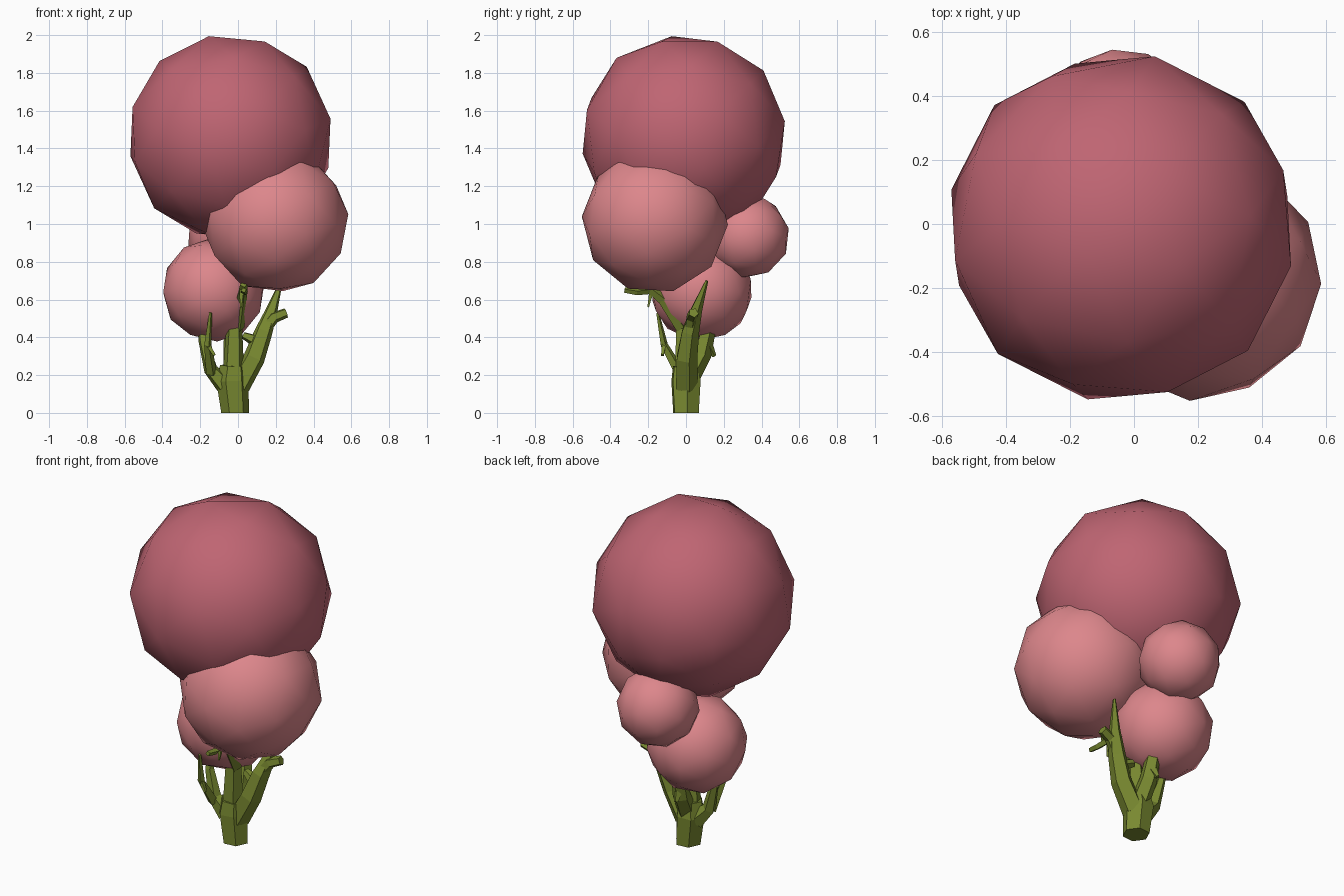
import bpy, bmesh, math
from mathutils import Vector


def material(name, rgb):
    m = bpy.data.materials.new(name)
    m.diffuse_color = (*rgb, 1)
    return m


DARK = material("dark_pink", (0.52, 0.13, 0.17))
PINK = material("light_pink", (0.72, 0.24, 0.26))
GREEN = material("green_bark", (0.19, 0.25, 0.03))


def foliage(name, centre, radius, rot, mat):
    bpy.ops.mesh.primitive_ico_sphere_add(subdivisions=2, radius=radius,
                                          location=centre, rotation=rot)
    ob = bpy.context.object
    ob.name = name
    ob.data.materials.append(mat)
    bpy.ops.object.shade_smooth()


def branch(name, path, sides=5, turn=0.3):
    """Flat-faced tapered tube through (x, y, z, radius) points."""
    pts = [Vector(p[:3]) for p in path]
    bm = bmesh.new()
    rings = []
    for i, p in enumerate(pts):
        d = pts[min(i + 1, len(pts) - 1)] - pts[max(i - 1, 0)]
        if p.z == 0:
            d = Vector((0, 0, 1))
        q = Vector((0, 0, 1)).rotation_difference(d.normalized())
        ring = []
        for k in range(sides):
            a = turn + math.tau * k / sides
            ring.append(bm.verts.new(
                p + q @ (Vector((math.cos(a), math.sin(a), 0)) * path[i][3])))
        rings.append(ring)
    for a, b in zip(rings, rings[1:]):
        for k in range(sides):
            n = (k + 1) % sides
            bm.faces.new((a[k], a[n], b[n], b[k]))
    bm.faces.new(rings[0][::-1])
    bm.faces.new(rings[-1])
    me = bpy.data.meshes.new(name)
    bm.to_mesh(me)
    bm.free()
    me.materials.append(GREEN)
    bpy.context.collection.objects.link(bpy.data.objects.new(name, me))


# Foliage balls
foliage("crown_ball", (-0.04, -0.012, 1.458), 0.552, (0.35, 0.2, 0.5), DARK)
foliage("front_ball", (0.198, -0.165, 1.018), 0.388, (0.6, 0.3, 0.2), PINK)
foliage("low_ball", (-0.13, 0.083, 0.65), 0.275, (0.2, 0.5, 0.9), PINK)
foliage("back_ball", (-0.045, 0.325, 0.935), 0.224, (0.8, 0.1, 0.4), PINK)

# Trunk and central limb
branch("trunk", [(-0.015, 0, 0, 0.074), (-0.03, 0, 0.17, 0.085),
                 (-0.025, -0.005, 0.25, 0.07)], 6, 0.1)
branch("centre_limb", [(-0.025, -0.01, 0.2, 0.06), (-0.02, -0.015, 0.44, 0.045),
                       (-0.03, 0, 0.7, 0.04), (-0.04, 0, 1.0, 0.03)], 5, 0.3)

# Right limb with side twigs
branch("right_limb", [(0.0, 0, 0.14, 0.065), (0.085, 0.0, 0.29, 0.06),
                      (0.135, 0.02, 0.43, 0.05), (0.18, 0.055, 0.55, 0.032),
                      (0.23, 0.11, 0.7, 0.008)])
branch("right_outer_twig", [(0.13, 0.02, 0.43, 0.035), (0.19, 0.03, 0.505, 0.032),
                            (0.255, 0.04, 0.53, 0.027)])
branch("right_inner_twig", [(0.1, 0.01, 0.38, 0.035), (0.03, 0.03, 0.41, 0.02)])

# Left limb with a forward twig
branch("left_limb", [(-0.07, 0, 0.15, 0.055), (-0.145, -0.01, 0.23, 0.038),
                     (-0.185, 0.0, 0.38, 0.025), (-0.19, 0.03, 0.5, 0.02)])
branch("left_twig", [(-0.14, -0.03, 0.21, 0.03), (-0.16, -0.115, 0.36, 0.02),
                     (-0.145, -0.15, 0.53, 0.008)], 4)
branch("left_twig_stub", [(-0.165, -0.115, 0.37, 0.016),
                          (-0.125, -0.125, 0.305, 0.01)], 4)

# Back limb
branch("back_limb", [(-0.02, 0.01, 0.17, 0.055), (-0.03, 0.085, 0.31, 0.05),
                     (-0.035, 0.115, 0.43, 0.042), (-0.04, 0.2, 0.6, 0.03),
                     (-0.04, 0.29, 0.74, 0.02)])
branch("back_twig", [(-0.03, 0.11, 0.37, 0.03), (-0.04, 0.15, 0.3, 0.012)], 4)
branch("back_tip", [(-0.04, 0.24, 0.74, 0.02), (-0.04, 0.31, 0.715, 0.015)], 4)

# Forward limb showing under the front ball
branch("front_limb", [(0.0, -0.02, 0.45, 0.035), (0.02, -0.12, 0.6, 0.03),
                      (0.03, -0.22, 0.68, 0.02)], 4)
branch("front_twig", [(0.025, -0.18, 0.65, 0.02), (0.035, -0.26, 0.64, 0.018),
                      (0.03, -0.325, 0.65, 0.015)], 4)
branch("front_drop", [(0.02, -0.18, 0.66, 0.018), (0.015, -0.2, 0.56, 0.006)], 4)
